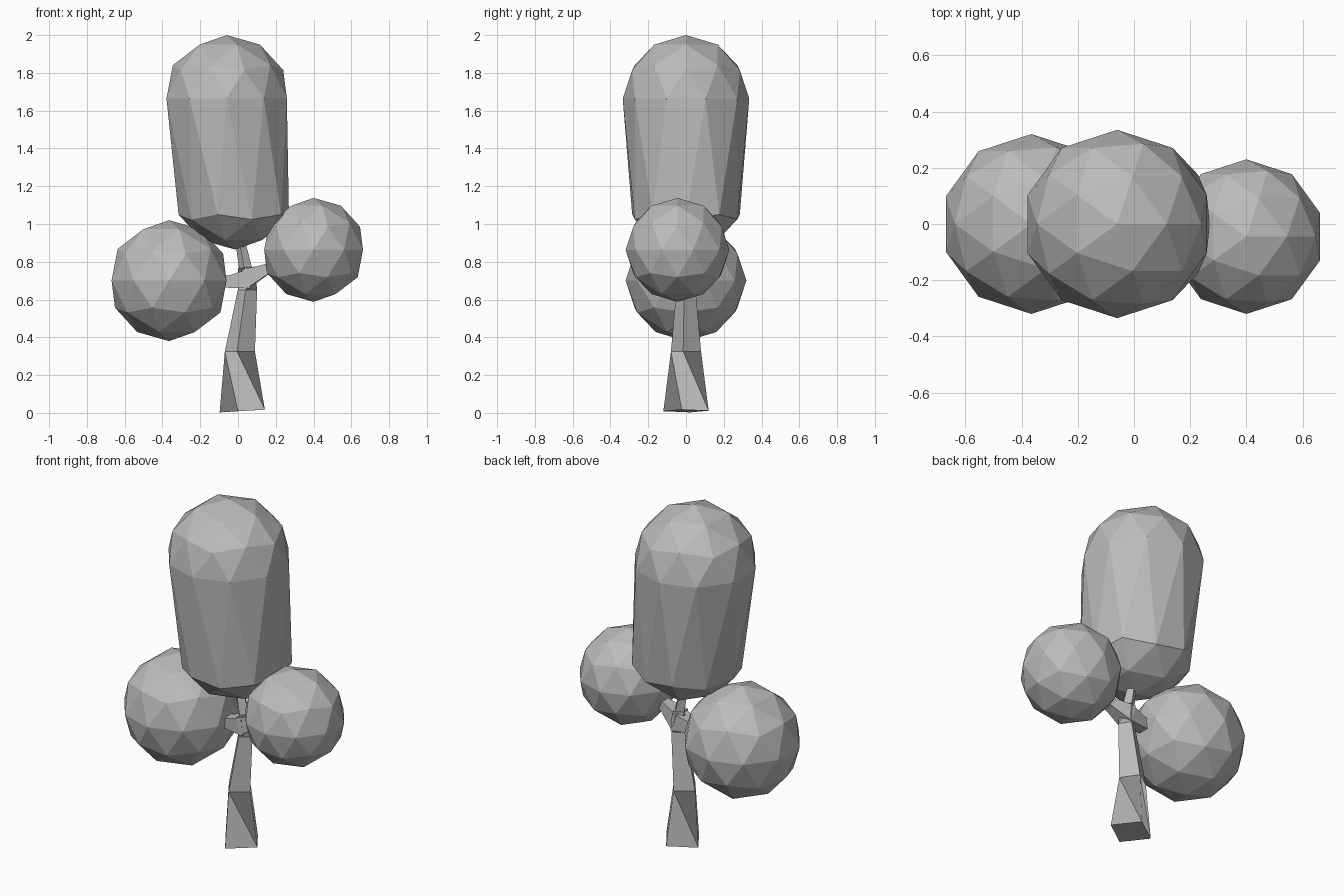
import bpy
import bmesh
from math import radians, sin, cos, pi
from mathutils import Vector

cube = bpy.data.objects.get("Cube")
if cube:
    bpy.data.objects.remove(cube, do_unlink=True)

GREY = (0.5, 0.5, 0.5, 1)
mat = bpy.data.materials.new("plain grey")
mat.use_nodes = True
mat.diffuse_color = GREY
bsdf = mat.node_tree.nodes["Principled BSDF"]
bsdf.inputs["Base Color"].default_value = GREY


def finish(name, bm):
    bmesh.ops.recalc_face_normals(bm, faces=bm.faces)
    mesh = bpy.data.meshes.new(name)
    bm.to_mesh(mesh)
    bm.free()
    mesh.materials.append(mat)
    obj = bpy.data.objects.new(name, mesh)
    bpy.context.collection.objects.link(obj)


def foliage(name, center, radius, stretch=(0, 0, 0)):
    """Faceted ball whose lower half can be pulled away from the upper."""
    bm = bmesh.new()
    bmesh.ops.create_icosphere(bm, subdivisions=2, radius=radius)
    for v in bm.verts:
        if v.co.z < -0.01:
            v.co += Vector(stretch)
        v.co += Vector(center)
    finish(name, bm)


def limb(name, rings, twist):
    """Four-sided limb through (centre, corner radius, axis) rings."""
    bm = bmesh.new()
    loops = []
    for center, radius, axis in rings:
        rot = Vector(axis).to_track_quat('Z', 'Y')
        loop = []
        for i in range(4):
            a = radians(twist) + i * pi / 2
            offset = rot @ Vector((cos(a) * radius, sin(a) * radius, 0))
            loop.append(bm.verts.new(Vector(center) + offset))
        loops.append(loop)
    for low, high in zip(loops, loops[1:]):
        for i in range(4):
            j = (i + 1) % 4
            bm.faces.new((low[i], low[j], high[j], high[i]))
    bm.faces.new(loops[0])
    bm.faces.new(loops[-1])
    finish(name, bm)


# Foliage
foliage("tall_crown", (-0.06, 0, 1.665), 0.335, (0.045, 0, -0.465))
foliage("right_foliage", (-0.365, 0, 0.7), 0.32)
foliage("left_foliage", (0.4, -0.045, 0.863), 0.275)

# Trunk, leaning slightly and tapering to the fork
limb("trunk", [
    ((0.0225, 0, 0.01), 0.122, (-0.06, 0, 1)),
    ((0.01, 0, 0.325), 0.081, (0, 0, 1)),
    ((0.05, 0, 0.65), 0.052, (0, 0, 1)),
    ((0.045, 0, 0.77), 0.045, (-0.1, 0, 1)),
], -10.6)

# Branches reaching into each foliage mass
limb("top_branch", [
    ((0.045, 0, 0.74), 0.036, (-0.2, 0, 1)),
    ((0.017, 0, 0.88), 0.028, (-0.2, 0, 1)),
    ((0.005, 0, 0.96), 0.026, (-0.2, 0, 1)),
], -10.6)
limb("right_branch", [
    ((0.06, 0, 0.71), 0.072, (-1, 0, -0.1)),
    ((-0.05, 0, 0.695), 0.046, (-1, 0, 0)),
    ((-0.12, 0, 0.695), 0.036, (-1, 0, 0)),
], 45)
limb("left_branch", [
    ((0.04, 0, 0.71), 0.072, (1, -0.1, 0.3)),
    ((0.14, -0.02, 0.755), 0.042, (1, -0.1, 0.4)),
    ((0.22, -0.03, 0.79), 0.036, (1, -0.1, 0.4)),
], 45)
